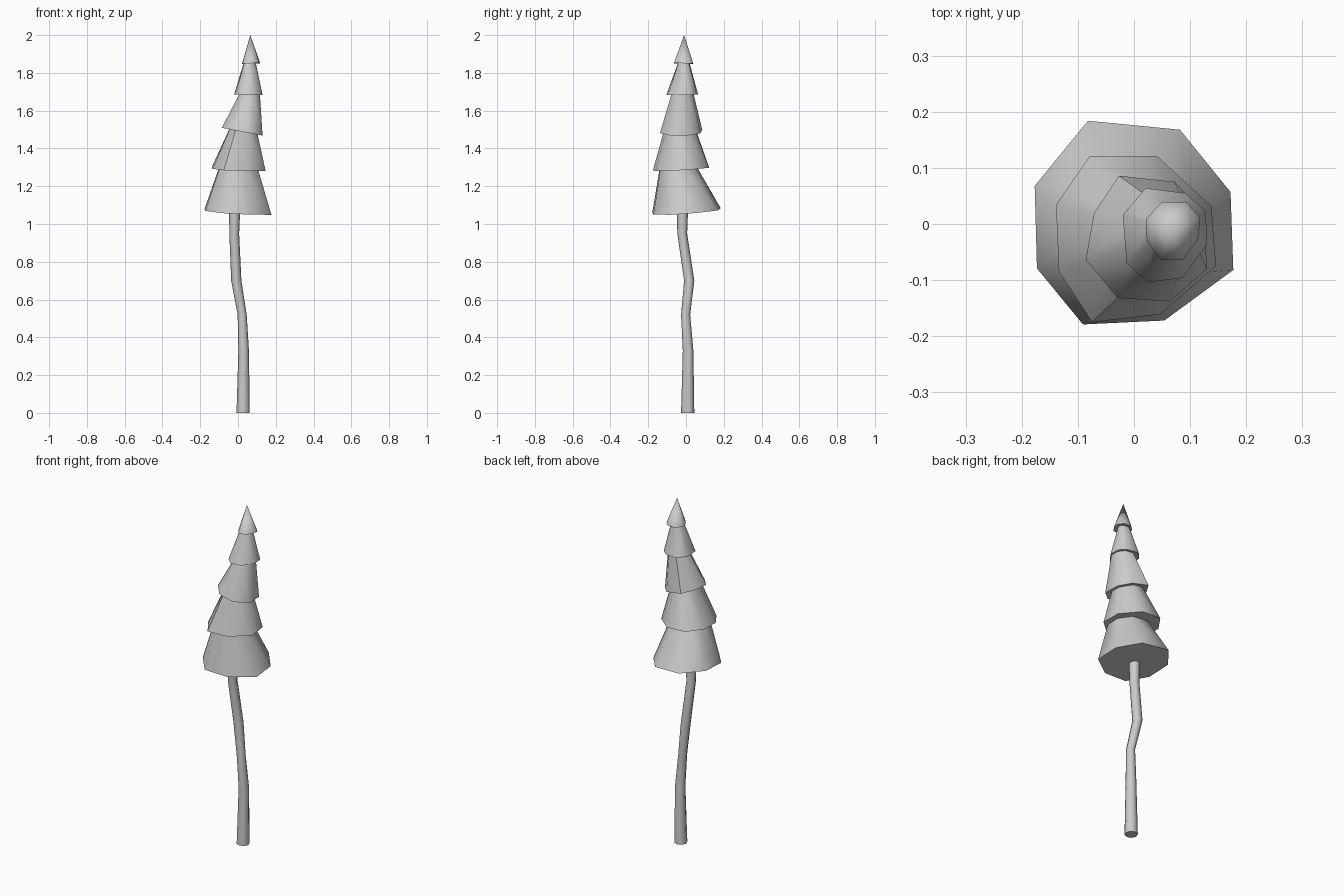
import bpy, bmesh, math

if "Cube" in bpy.data.objects:
    bpy.data.objects.remove(bpy.data.objects["Cube"])

def finish(name, bm, angle):
    bmesh.ops.recalc_face_normals(bm, faces=bm.faces)
    me = bpy.data.meshes.new(name)
    bm.to_mesh(me)
    bm.free()
    ob = bpy.data.objects.new(name, me)
    bpy.context.collection.objects.link(ob)
    bpy.ops.object.select_all(action='DESELECT')
    ob.select_set(True)
    bpy.context.view_layer.objects.active = ob
    bpy.ops.object.shade_smooth_by_angle(angle=math.radians(angle))
    return ob

def bridge(bm, a, b):
    n = len(a)
    for i in range(n):
        j = (i + 1) % n
        bm.faces.new((a[i], a[j], b[j], b[i]))

# Crooked trunk: (x, y, z, radius)
path = [(.027, .009, 0, .035), (.030, .011, .33, .028), (.022, -.002, .52, .024),
        (-.009, .017, .70, .027), (-.020, -.020, .95, .026), (-.017, -.018, 1.10, .030)]
bm = bmesh.new()
loops = []
for x, y, z, r in path:
    loops.append([bm.verts.new((x + r * math.cos(k * math.tau / 8),
                                y + r * math.sin(k * math.tau / 8), z)) for k in range(8)])
for a, b in zip(loops, loops[1:]):
    bridge(bm, a, b)
bm.faces.new(loops[0])
bm.faces.new(loops[-1])
finish("trunk", bm, 60)

# Foliage skirts: rim outline, rim plane (height, x slope, y slope),
# and the narrow top of the skirt (x min, x max, y min, y max)
tiers = [
    ([(-.177, .068), (-.082, .184), (.082, .168), (.172, .057),
      (.177, -.082), (.054, -.172), (-.091, -.179), (-.173, -.079)],
     (1.065, -.06, .07), (-.100, .107, -.140, .058)),
    ([(-.139, .034), (-.079, .121), (.041, .121), (.138, .032),
      (.146, -.075), (.046, -.161), (-.075, -.175), (-.134, -.084)],
     (1.292, -.04, .06), (-.045, .103, -.115, .052)),
    ([(-.071, .020), (-.027, .086), (.073, .075), (.125, .016),
      (.130, -.080), (.064, -.138), (-.029, -.132), (-.086, -.063)],
     (1.493, -.19, 0), (.008, .116, -.077, .040)),
    ([(-.020, .016), (.021, .064), (.091, .055), (.128, .023),
      (.130, -.037), (.086, -.096), (.025, -.104), (-.013, -.070)],
     (1.686, -.02, .02), (.030, .094, -.042, .019)),
    ([(.021, .009), (.050, .039), (.093, .039), (.118, .011),
      (.114, -.027), (.087, -.064), (.048, -.064), (.023, -.030)],
     (1.847, .03, -.03), None),
]
bm = bmesh.new()
prev = None
for i, (rim, (h, sx, sy), top) in enumerate(tiers):
    lower = [bm.verts.new((x, y, h + sx * x + sy * y)) for x, y in rim]
    if prev:
        bridge(bm, prev, lower)      # underside ledge
    else:
        bm.faces.new(lower)          # flat base
    if top:
        xs, ys = zip(*rim)
        x0, x1, y0, y1 = top
        h2, sx2, sy2 = tiers[i + 1][1]
        upper = []
        for x, y in rim:
            u = x0 + (x - min(xs)) / (max(xs) - min(xs)) * (x1 - x0)
            v = y0 + (y - min(ys)) / (max(ys) - min(ys)) * (y1 - y0)
            upper.append(bm.verts.new((u, v, h2 + sx2 * u + sy2 * v + .004)))
        bridge(bm, lower, upper)
        prev = upper
    else:
        tip = bm.verts.new((.065, -.010, 2))
        for k in range(8):
            bm.faces.new((lower[k], lower[(k + 1) % 8], tip))
finish("foliage", bm, 60)
